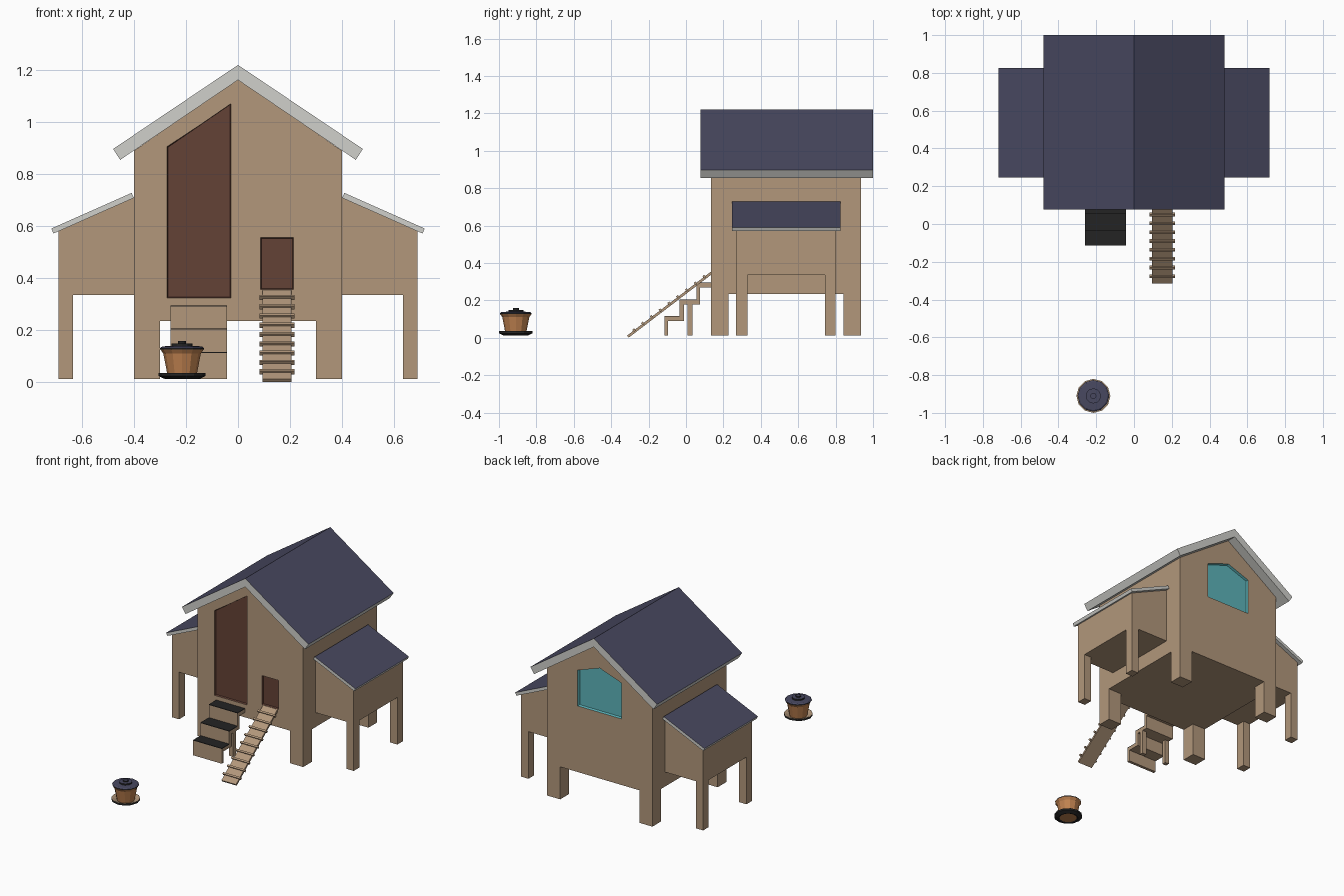
import bpy, bmesh, math
from mathutils import Vector

if "Cube" in bpy.data.objects:
    bpy.data.objects.remove(bpy.data.objects["Cube"])


def material(name, r, g, b):
    lin = [((c / 255 + 0.055) / 1.055) ** 2.4 for c in (r, g, b)]
    m = bpy.data.materials.new(name)
    m.diffuse_color = (*lin, 1)
    m.use_nodes = True
    m.node_tree.nodes["Principled BSDF"].inputs["Base Color"].default_value = m.diffuse_color
    return m


WOOD = material("tan wood", 178, 151, 123)
ROOF = material("navy roof", 72, 72, 96)
TRIM = material("pale grey trim", 208, 208, 203)
DOOR = material("dark brown door", 100, 66, 54)
GLASS = material("teal glass", 92, 180, 186)
BLACK = material("black rubber", 36, 36, 36)
COPPER = material("copper orange", 192, 130, 80)


def finish(name, bm, mats, rule=None):
    """Turn a bmesh into an object; rule(face) picks the material slot."""
    bmesh.ops.recalc_face_normals(bm, faces=bm.faces)
    bm.normal_update()
    if rule:
        for f in bm.faces:
            f.material_index = rule(f)
    me = bpy.data.meshes.new(name)
    bm.to_mesh(me)
    bm.free()
    for m in mats:
        me.materials.append(m)
    ob = bpy.data.objects.new(name, me)
    bpy.context.collection.objects.link(ob)
    return ob


def prism(name, pts, axis, a, b, mats=(WOOD,), rule=None, shrink=0.0):
    """Extrude a profile (x,z along y, or y,z along x) from a to b, optionally tapering."""
    us, vs = [p[0] for p in pts], [p[1] for p in pts]
    cu, cv = (min(us) + max(us)) / 2, (min(vs) + max(vs)) / 2
    ku = 1 - 2 * shrink / (max(us) - min(us))
    kv = 1 - 2 * shrink / (max(vs) - min(vs))
    bm = bmesh.new()
    rings = []
    for d, su, sv in ((a, 1, 1), (b, ku, kv)):
        ring = []
        for u, v in pts:
            u, v = cu + (u - cu) * su, cv + (v - cv) * sv
            ring.append(bm.verts.new((u, d, v) if axis == 'Y' else (d, u, v)))
        rings.append(ring)
    n = len(pts)
    bm.faces.new(rings[0])
    bm.faces.new(rings[1])
    for i in range(n):
        j = (i + 1) % n
        bm.faces.new((rings[0][i], rings[0][j], rings[1][j], rings[1][i]))
    return finish(name, bm, mats, rule)


def box(name, x0, x1, y0, y1, z0, z1, mat=WOOD):
    return prism(name, [(x0, z0), (x1, z0), (x1, z1), (x0, z1)], 'Y', y0, y1, (mat,))


def lathe(name, profile, center, mats, rule, sides=12):
    """Faceted turned part from (radius, z) points, closed at both ends."""
    bm = bmesh.new()
    rings = [[bm.verts.new((center[0] + r * math.cos(2 * math.pi * i / sides),
                            center[1] + r * math.sin(2 * math.pi * i / sides), z))
              for i in range(sides)] for r, z in profile]
    bm.faces.new(rings[0])
    bm.faces.new(rings[-1])
    for lo, hi in zip(rings, rings[1:]):
        for i in range(sides):
            j = (i + 1) % sides
            bm.faces.new((lo[i], lo[j], hi[j], hi[i]))
    return finish(name, bm, mats, rule)


def mirrored(ob):
    ob.modifiers.new("mirror", 'MIRROR')
    return ob


def up_is_first(f):
    return 0 if f.normal.z > 0.3 else 1


# Main house body with gabled walls
FRONT, BACK = 0.135, 0.935
body = prism("house_body", [(-.40, .235), (.40, .235), (.40, .89), (0, 1.165), (-.40, .89)],
             'Y', FRONT, BACK)


# Shallow recessed doors and window, cut with tapered cutters
def recess(name, pts, wall, inward, mat, depth):
    cut = prism(name, pts, 'Y', wall - inward * .01, wall + inward * depth, (mat,), shrink=.008)
    mod = body.modifiers.new(name, 'BOOLEAN')
    mod.operation, mod.solver, mod.object = 'DIFFERENCE', 'EXACT', cut
    mod.material_mode = 'TRANSFER'
    bpy.context.view_layer.objects.active = body
    bpy.ops.object.modifier_apply(modifier=mod.name)
    bpy.data.objects.remove(cut)


recess("tall_door", [(-.277, .32), (-.023, .32), (-.023, 1.075), (-.277, .908)],
       FRONT, 1, DOOR, .01)
recess("hen_door", [(.083, .353), (.217, .353), (.217, .56), (.083, .56)], FRONT, 1, DOOR, .01)
recess("back_window", [(-.17, .685), (.17, .685), (.17, .935), (0, .995), (-.17, .935)],
       BACK, -1, GLASS, .015)

# House legs
mirrored(box("front_legs", .30, .40, FRONT, .228, .012, .235))
mirrored(box("back_legs", .30, .40, .842, BACK, .012, .235))

# Main roof: navy on top, grey edges and underside
prism("main_roof", [(0, 1.22), (.48, .897), (.453, .855), (0, 1.162), (-.453, .855), (-.48, .897)],
      'Y', .078, 1.0, (ROOF, TRIM), up_is_first)

# Nesting boxes with legs and lean-to roofs on both sides
mirrored(prism("nest_boxes", [(.40, .335), (.69, .335), (.69, .582), (.40, .71)], 'Y', .268, .80))
mirrored(box("nest_front_legs", .635, .69, .268, .33, .012, .335))
mirrored(box("nest_back_legs", .635, .69, .742, .80, .012, .335))
mirrored(prism("nest_roofs", [(.40, .709), (.709, .572), (.718, .591), (.409, .728)],
               'Y', .247, .826, (ROOF, TRIM), up_is_first))

# Entry steps: folded board, black treads and support posts
prism("entry_steps", [(-.115, .012), (-.095, .012), (-.095, .09), (-.012, .09), (-.012, .178),
                      (.075, .178), (.075, .268), (.135, .268), (.135, .292), (.055, .292),
                      (.055, .202), (-.035, .202), (-.035, .113), (-.115, .113)],
      'X', -.26, -.042)
for i, (y0, y1, z) in enumerate([(-.115, -.035, .113), (-.035, .055, .202), (.055, .135, .292)]):
    box(f"step_tread_{i + 1}", -.26, -.042, y0, y1, z, z + .004, BLACK)
for side, x in (("left", -.26), ("right", -.072)):
    box(f"step_post_{side}", x, x + .03, .008, .036, .012, .178)

# Hen ramp with rungs
bottom, top = Vector((-.315, .012)), Vector((.135, .355))
along = (top - bottom).normalized()
normal = Vector((-along.y, along.x))
under = normal * -.014
prism("ramp", [bottom, top, top + under, bottom + under], 'X', .095, .205)
for i in range(9):
    p = bottom.lerp(top, (i + .8) / 9.6)
    a, n = along * .006, normal * .008
    prism(f"ramp_rung_{i + 1}", [p - a - n, p + a - n, p + a + n, p - a + n], 'X', .083, .217)

# Feeder: tray, tapered hopper and stepped lid
C = (-.215, -.91)
lathe("feeder_tray", [(.055, .016), (.065, .012), (.09, .024), (.09, .036), (.082, .036), (.055, .024)],
      C, (WOOD, BLACK, COPPER),
      lambda f: 0 if f.normal.z > .3 else 2 if len(f.verts) > 4 else 1)
lathe("feeder_hopper", [(.055, .022), (.072, .11), (.084, .127)], C, (COPPER,), None)
lathe("feeder_lid", [(.084, .127), (.084, .132), (.076, .138), (.04, .140), (.04, .150),
                     (.016, .150), (.016, .159)], C, (ROOF, BLACK), up_is_first)
